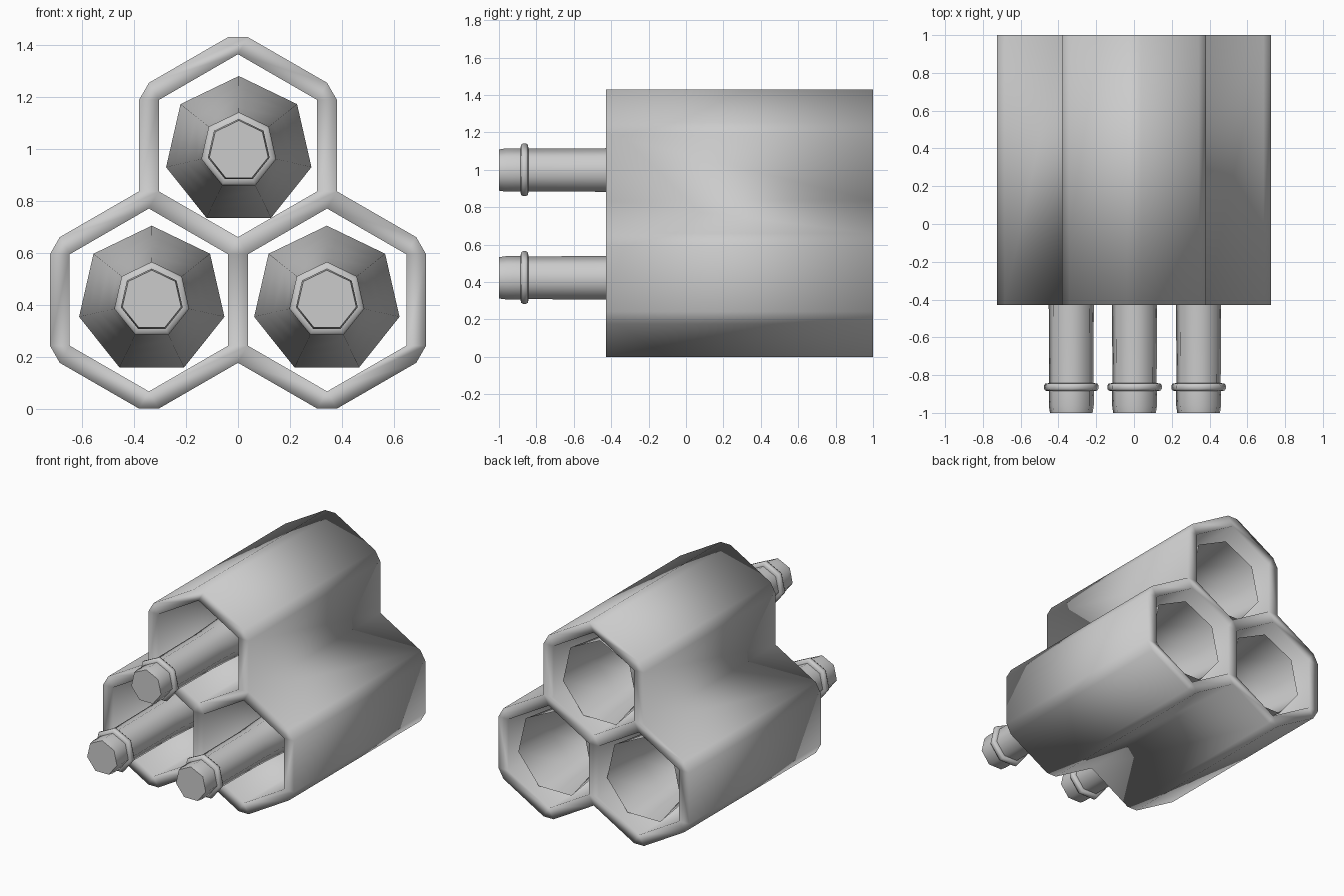
import bpy, bmesh, math

if "Cube" in bpy.data.objects:
    bpy.data.objects.remove(bpy.data.objects["Cube"])

CELL_X, LOW_Z, STEP = 0.343, 0.418, 0.594      # honeycomb spacing
centres = [(-CELL_X, LOW_Z), (CELL_X, LOW_Z), (0, LOW_Z + STEP)]


def smooth(obj, angle):
    bpy.ops.object.select_all(action='DESELECT')
    obj.select_set(True)
    bpy.context.view_layer.objects.active = obj
    bpy.ops.object.shade_smooth_by_angle(angle=math.radians(angle))


def add_loop(curve, pts):
    s = curve.splines.new('POLY')
    s.points.add(len(pts) - 1)
    for p, (x, z) in zip(s.points, pts):
        p.co = (x, z, 0, 1)
    s.use_cyclic_u = True


# Three-cell honeycomb housing: mirrored outline with hexagonal holes
half = [(0.305, 0), (0.381, 0), (0.686, 0.176), (0.724, 0.242), (0.724, 0.594),
        (0.686, 0.66), (0.381, 0.836), (0.381, 1.188), (0.343, 1.254), (0.038, 1.43)]
outline = [(0, 0.176)] + half + [(-x, z) for x, z in reversed(half)]
curve = bpy.data.curves.new("housing_outline", 'CURVE')
curve.dimensions = '2D'
curve.fill_mode = 'BOTH'
curve.extrude = 0.714
add_loop(curve, outline)
for cx, cz in centres:
    add_loop(curve, [(cx + 0.352 * math.sin(i * math.pi / 3),
                      cz + 0.352 * math.cos(i * math.pi / 3)) for i in range(6)])
tmp = bpy.data.objects.new("housing_outline", curve)
bpy.context.collection.objects.link(tmp)
bpy.context.view_layer.update()
mesh = bpy.data.meshes.new_from_object(tmp.evaluated_get(bpy.context.evaluated_depsgraph_get()))
bpy.data.objects.remove(tmp)
bm = bmesh.new()
bm.from_mesh(mesh)
bmesh.ops.remove_doubles(bm, verts=bm.verts, dist=1e-4)
for v in bm.verts:
    x, z, d = v.co
    v.co = (x, 0.286 - d, z)
bmesh.ops.recalc_face_normals(bm, faces=bm.faces)
bm.to_mesh(mesh)
bm.free()
housing = bpy.data.objects.new("honeycomb_housing", mesh)
bpy.context.collection.objects.link(housing)
smooth(housing, 180)

# Seven-sided nozzle: capped tip, collar, pipe, flared bell, hollow inside
profile = [(0.116, -1.0), (0.122, -0.96), (0.122, -0.885), (0.141, -0.882), (0.148, -0.872),
           (0.148, -0.855), (0.141, -0.845), (0.12, -0.842), (0.123, -0.35), (0.135, -0.1),
           (0.165, 0.12), (0.21, 0.37), (0.25, 0.62), (0.287, 0.93),
           (0.24, 0.62), (0.20, 0.37), (0.14, 0.12)]


def nozzle(name, cx, cz):
    bm = bmesh.new()
    n = 7
    rings = [[bm.verts.new((cx + r * math.sin(2 * math.pi * i / n), y,
                            cz + r * math.cos(2 * math.pi * i / n))) for i in range(n)]
             for r, y in profile]
    for a, b in zip(rings, rings[1:]):
        for i in range(n):
            j = (i + 1) % n
            bm.faces.new((a[i], a[j], b[j], b[i]))
    bm.faces.new(rings[0])
    bm.faces.new(rings[-1])
    bmesh.ops.recalc_face_normals(bm, faces=bm.faces)
    me = bpy.data.meshes.new(name)
    bm.to_mesh(me)
    bm.free()
    obj = bpy.data.objects.new(name, me)
    bpy.context.collection.objects.link(obj)
    smooth(obj, 62)


for name, (cx, cz) in zip(("left_nozzle", "right_nozzle", "top_nozzle"),
                          [(-0.332, 0.417), (0.342, 0.417), (0.003, 0.993)]):
    nozzle(name, cx, cz)
